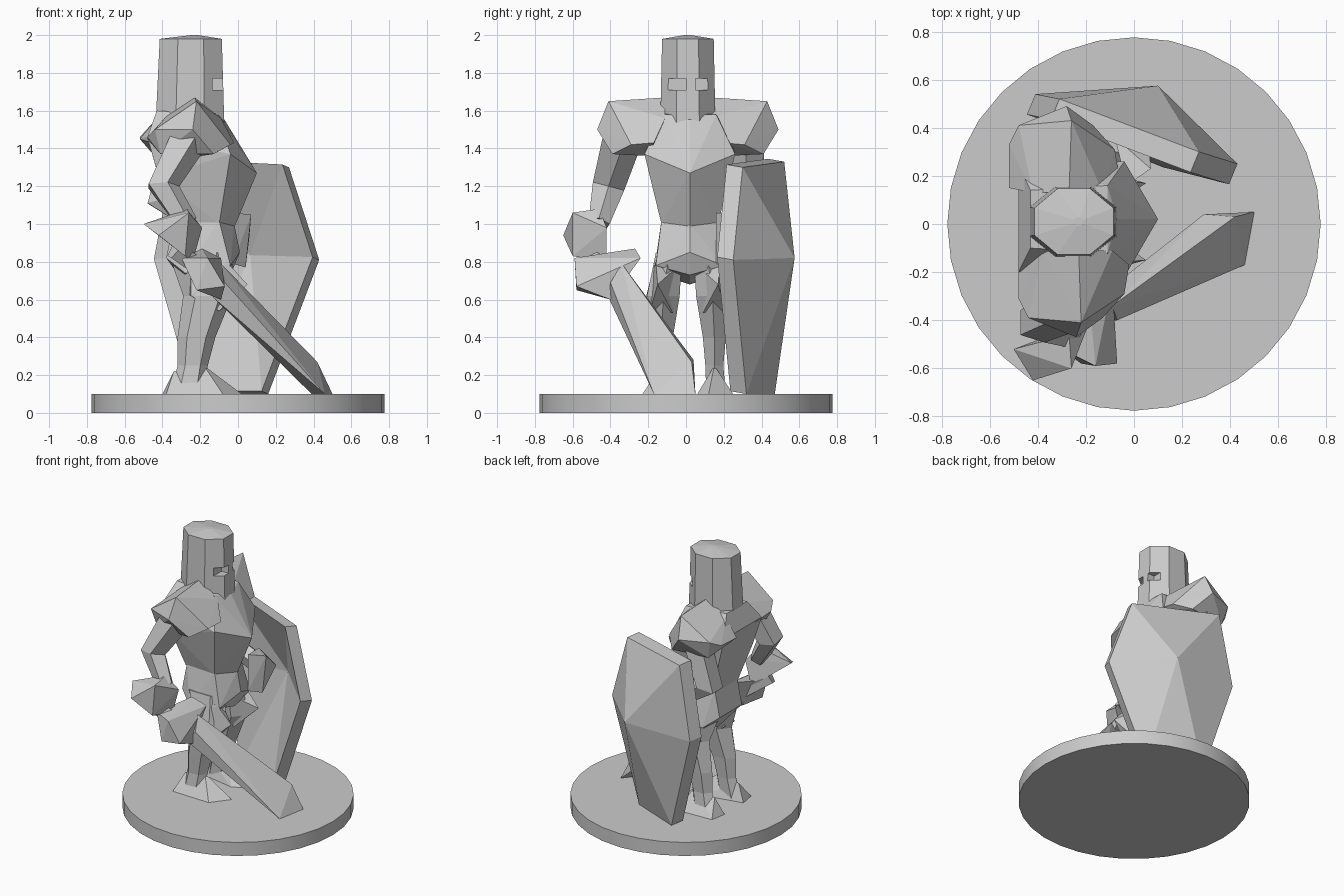
import bpy, bmesh
from math import pi, cos, sin, radians
from mathutils import Vector

old = bpy.data.objects.get("Cube")
if old:
    bpy.data.objects.remove(old, do_unlink=True)

stone = bpy.data.materials.new("plain grey")
stone.use_nodes = True
grey = (0.6, 0.6, 0.6, 1)
stone.diffuse_color = grey
stone.node_tree.nodes["Principled BSDF"].inputs["Base Color"].default_value = grey


def finish(name, bm):
    """Turn a bmesh into a flat shaded object."""
    bmesh.ops.recalc_face_normals(bm, faces=bm.faces[:])
    mesh = bpy.data.meshes.new(name)
    bm.to_mesh(mesh)
    bm.free()
    mesh.materials.append(stone)
    obj = bpy.data.objects.new(name, mesh)
    bpy.context.scene.collection.objects.link(obj)
    return obj


def hull(name, points):
    """Faceted convex lump around the given corner points."""
    bm = bmesh.new()
    verts = [bm.verts.new(p) for p in points]
    bmesh.ops.convex_hull(bm, input=verts)
    loose = [v for v in bm.verts if not v.link_faces]
    bmesh.ops.delete(bm, geom=loose, context='VERTS')
    return finish(name, bm)


def skin(name, rings):
    """Bridge rings of points and cap both ends."""
    bm = bmesh.new()
    loops = [[bm.verts.new(p) for p in ring] for ring in rings]
    count = len(loops[0])
    for low, high in zip(loops, loops[1:]):
        for i in range(count):
            j = (i + 1) % count
            bm.faces.new((low[i], low[j], high[j], high[i]))
    bm.faces.new(loops[0])
    bm.faces.new(loops[-1])
    return finish(name, bm)


def tower(name, sections, sides, phase=0.0):
    """Stack of level ellipses given as (x, y, z, radius x, radius y)."""
    rings = []
    for x, y, z, rx, ry in sections:
        angles = [2 * pi * i / sides + phase for i in range(sides)]
        rings.append([(x + rx * cos(a), y + ry * sin(a), z) for a in angles])
    return skin(name, rings)


def limb(name, joints, sides=5):
    """Angular tube through (x, y, z, radius) joints."""
    centres = [Vector(j[:3]) for j in joints]
    rings = []
    for i, (centre, joint) in enumerate(zip(centres, joints)):
        along = centres[min(i + 1, len(joints) - 1)] - centres[max(i - 1, 0)]
        across = along.cross(Vector((0, 1, 0))).normalized()
        other = along.cross(across).normalized()
        angles = [2 * pi * k / sides for k in range(sides)]
        rings.append([centre + joint[3] * (across * cos(a) + other * sin(a))
                      for a in angles])
    return skin(name, rings)


def box(name, centre, size):
    bm = bmesh.new()
    bmesh.ops.create_cube(bm, size=1)
    bmesh.ops.scale(bm, vec=size, verts=bm.verts[:])
    bmesh.ops.translate(bm, vec=centre, verts=bm.verts[:])
    return finish(name, bm)


# Round display base with a smooth rim
base = tower("base", [(0, 0, 0, .776, .776), (0, 0, .1, .776, .776)], 32)
bpy.context.view_layer.objects.active = base
base.select_set(True)
bpy.ops.object.shade_smooth_by_angle(angle=radians(30))
base.select_set(False)

# Helmet: octagonal bucket with two cut eye slots
helmet = tower("helmet", [(-.255, .01, 1.45, .2, .16), (-.25, .01, 1.98, .178, .148),
                          (-.23, .01, 2, .02, .02)], 8, pi / 8)
for side, y in (("right", -.05), ("left", .1)):
    cutter = box(side + "_eye_cutter", (-.09, y, 1.74), (.09, .1, .06))
    cutter.hide_render = True
    cutter.hide_viewport = True
    slot = helmet.modifiers.new(side + "_eye_slot", 'BOOLEAN')
    slot.operation = 'DIFFERENCE'
    slot.object = cutter

# Torso with a pointed breastplate, built from mirrored corners
chest = [(.1, .02, 1.27), (-.02, .02, .98), (-.07, .02, 1.55)]
pelvis = [(-.02, .02, 1), (.01, .02, .85), (-.04, .02, .73), (-.28, .02, .68)]
for s in (-1, 1):
    def at(x, y, z):
        return (x, .02 + s * y, z)
    chest += [at(-.11, .14, 1.58), at(-.43, .12, 1.6), at(-.48, .22, 1.46),
              at(-.04, .24, 1.37), at(-.42, .2, 1.25),
              at(-.1, .15, 1), at(-.35, .13, 1)]
    pelvis += [at(-.1, .15, 1.02), at(-.34, .13, 1.02), at(-.04, .18, .78),
               at(-.38, .13, .82), at(-.28, .19, .74)]
hull("torso", chest)
hull("pelvis", pelvis)

# Paired shoulder plates, legs, knees and feet
for side, s, back in (("right", -1, 0), ("left", 1, .04)):
    def at(x, y, z):
        return (x, .01 + s * y, z)

    shoulder = [(-.38, .12, 1.57), (-.23, .12, 1.67), (-.09, .12, 1.56),
                (-.22, .42, 1.65),
                (-.02, .18, 1.43), (-.04, .3, 1.42), (-.24, .48, 1.5),
                (-.44, .4, 1.5), (-.48, .32, 1.46), (-.48, .14, 1.45),
                (-.41, .37, 1.37), (-.13, .4, 1.37), (-.2, .2, 1.36)]
    hull(side + "_shoulder", [at(x - back, y, z) for x, y, z in shoulder])

    leg = [(-.27, .15, .09, .09, .06), (-.24, .14, .25, .08, .055),
           (-.22, .14, .4, .1, .07), (-.16, .13, .62, .13, .1),
           (-.2, .1, .85, .17, .08)]
    tower(side + "_leg", [at(*ring[:3]) + ring[3:] for ring in leg], 6)
    hull(side + "_knee", [at(.05, .16, .68), at(-.06, .17, .8), at(-.08, .07, .76),
                          at(-.1, .08, .53), at(-.1, .2, .54), at(-.25, .22, .62),
                          at(-.27, .07, .64), at(-.25, .18, .78)])
    hull(side + "_foot", [at(-.4, .11, .1), at(-.38, .23, .1), at(-.08, .24, .1),
                          at(.02, .11, .1), at(-.1, .05, .1), at(-.18, .14, .25),
                          at(-.34, .14, .22)])

# Sword arm, gauntlet and grip
limb("right_arm", [(-.27, -.34, 1.45, .11), (-.4, -.41, 1.2, .09),
                   (-.27, -.46, 1, .06)])
hull("right_gauntlet", [(-.5, -.52, 1), (-.42, -.65, .94), (-.26, -.6, 1.06),
                        (-.27, -.46, 1.08), (-.19, -.42, .98),
                        (-.24, -.42, .8), (-.28, -.6, .83)])
limb("sword_grip", [(-.34, -.51, .86, .05), (-.14, -.4, .72, .05)])

# Sword: wedge shaped guard and broad blade resting on the base
hull("sword_guard", [(-.3, -.52, .82), (-.16, -.59, .82), (-.07, -.58, .67),
                     (-.22, -.58, .65), (-.09, -.4, .6), (-.2, -.4, .66),
                     (-.19, -.27, .87), (-.09, -.24, .82)])
hull("sword_blade", [(-.09, -.34, .79), (-.18, -.33, .73), (-.07, -.4, .69),
                     (-.13, -.41, .61), (.42, .03, .27), (.5, .05, .1),
                     (.46, -.17, .1), (.39, -.08, .1), (.29, .04, .28)])

# Shield arm with a chunky elbow and a wedge shaped fist
limb("left_arm", [(-.31, .32, 1.42, .1), (-.4, .31, 1.13, .1),
                  (-.2, .31, 1, .07), (0, .29, .93, .07)])
hull("left_fist", [(-.03, .16, 1.06), (.07, .23, 1.05), (.04, .23, .77),
                   (-.03, .16, .79), (-.08, .36, 1.02), (-.04, .37, .84),
                   (.06, .36, .93)])

# Shield: six sided shell raised to a central peak
rim = [(.27, .3, 1.3), (-.31, .52, 1.33), (-.41, .54, .8),
       (-.21, .47, .1), (.16, .32, .1), (.43, .25, .81)]
peak = (.1, .575, .82)
thickness = Vector((-.035, -.085, .015))
bm = bmesh.new()
outer = [bm.verts.new(p) for p in rim]
inner = [bm.verts.new(Vector(p) + thickness) for p in rim]
front = bm.verts.new(peak)
rear = bm.verts.new(Vector(peak) + thickness)
for i in range(len(rim)):
    j = (i + 1) % len(rim)
    bm.faces.new((outer[i], outer[j], front))
    bm.faces.new((inner[j], inner[i], rear))
    bm.faces.new((outer[j], outer[i], inner[i], inner[j]))
finish("shield", bm)
